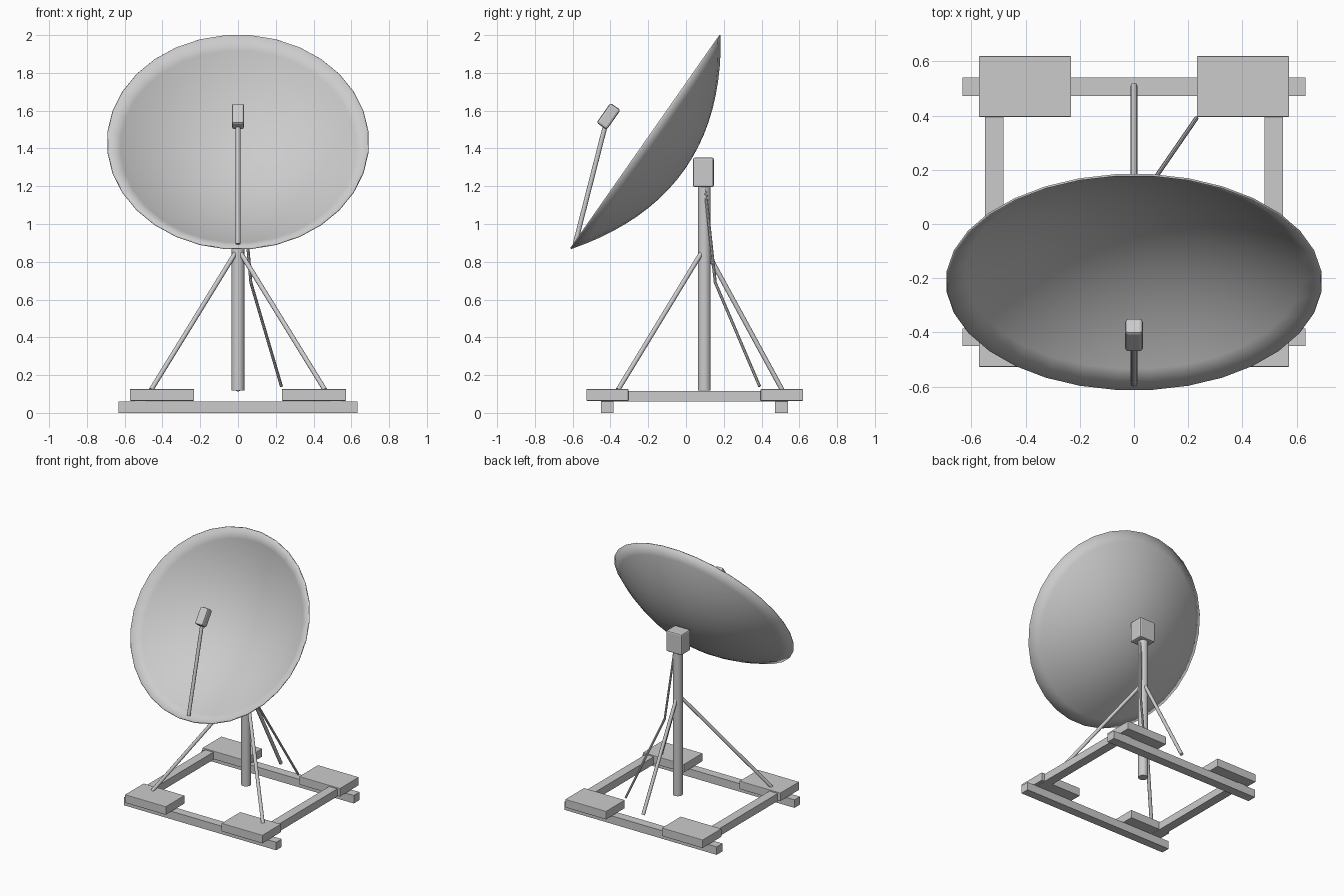
import bpy, bmesh, math
from mathutils import Vector, Matrix

if "Cube" in bpy.data.objects:
    bpy.data.objects.remove(bpy.data.objects["Cube"])

grey = bpy.data.materials.new("light grey metal")
grey.diffuse_color = (0.6, 0.6, 0.6, 1)
grey.use_nodes = True
grey.node_tree.nodes["Principled BSDF"].inputs["Base Color"].default_value = grey.diffuse_color


def add(name, bm, smooth=False):
    me = bpy.data.meshes.new(name)
    bm.to_mesh(me)
    bm.free()
    me.materials.append(grey)
    ob = bpy.data.objects.new(name, me)
    bpy.context.collection.objects.link(ob)
    if smooth:
        bpy.ops.object.select_all(action='DESELECT')
        ob.select_set(True)
        bpy.context.view_layer.objects.active = ob
        bpy.ops.object.shade_smooth_by_angle(angle=math.radians(40))
    return ob


def box(name, lo, hi, bevel=0.0, tilt=0.0):
    lo, hi = Vector(lo), Vector(hi)
    bm = bmesh.new()
    bmesh.ops.create_cube(bm, size=1, matrix=Matrix.Diagonal((*(hi - lo), 1)))
    if bevel:
        bmesh.ops.bevel(bm, geom=bm.edges[:], offset=bevel, segments=2,
                        profile=0.5, affect='EDGES')
    ob = add(name, bm)
    ob.location = (lo + hi) / 2
    ob.rotation_euler.x = tilt
    return ob


def rod(name, a, b, r, sides=12):
    a, b = Vector(a), Vector(b)
    d = b - a
    m = Matrix.Translation((a + b) / 2) @ d.to_track_quat('Z', 'Y').to_matrix().to_4x4()
    bm = bmesh.new()
    bmesh.ops.create_cone(bm, cap_ends=True, segments=sides, radius1=r, radius2=r,
                          depth=d.length, matrix=m)
    return add(name, bm, True)


# Base frame: two long rails below, two cross rails above
box("front_rail", (-0.633, -0.45, 0), (0.633, -0.385, 0.06))
box("rear_rail", (-0.633, 0.472, 0), (0.633, 0.54, 0.06))
for side, s in (("left", -1), ("right", 1)):
    x = s * 0.516
    box(side + "_rail", (x - 0.034, -0.45, 0.06), (x + 0.034, 0.54, 0.117))
    # Ballast slabs on the corners
    for end, y0, y1 in (("front", -0.527, -0.305), ("rear", 0.395, 0.619)):
        box(f"{end}_{side}_ballast", (s * 0.402 - 0.17, y0, 0.064),
            (s * 0.402 + 0.17, y1, 0.126), 0.003)
    # Front braces
    rod(side + "_brace", (s * 0.46, -0.36, 0.122), (s * 0.015, 0.08, 0.845), 0.0125)
rod("rear_brace", (0, 0.51, 0.12), (0, 0.115, 0.845), 0.0125)

# Mast and mounting head
rod("mast", (0, 0.097, 0.118), (0, 0.097, 1.22), 0.034, 24)
box("mount_head", (-0.065, 0.037, 1.195), (0.065, 0.147, 1.352), 0.01)

# Cable hanging from the head to the rear ballast
path = [(0.025, 0.10, 1.20), (0.068, 0.155, 0.69), (0.23, 0.39, 0.14)]
for i in range(2):
    rod(f"cable_{i + 1}", path[i], path[i + 1], 0.008, 8)

# Dish: shallow paraboloid, tilted up
R, DEPTH, N, RINGS = 0.69, 0.25, 32, 10
bm = bmesh.new()
centre = bm.verts.new((0, 0, -DEPTH))
prev = None
for k in range(1, RINGS + 1):
    t = k / RINGS
    ring = [bm.verts.new((R * t * math.cos((i + 0.5) * math.tau / N),
                          R * t * math.sin((i + 0.5) * math.tau / N),
                          DEPTH * (t * t - 1))) for i in range(N)]
    for i in range(N):
        j = (i + 1) % N
        if prev:
            bm.faces.new((prev[i], ring[i], ring[j], prev[j]))
        else:
            bm.faces.new((centre, ring[i], ring[j]))
    prev = ring
dish = add("dish", bm, True)
dish.location = (0, -0.218, 1.437)
dish.rotation_euler.x = math.radians(55)
shell = dish.modifiers.new("shell", 'SOLIDIFY')
shell.thickness = 0.008
shell.offset = -1

# Feed arm and receiver box
rod("feed_arm", (0, -0.587, 0.895), (0, -0.425, 1.53), 0.0125)
box("feed_box", (-0.033, -0.443, 1.506), (0.033, -0.377, 1.634), 0.012, math.radians(-35))
